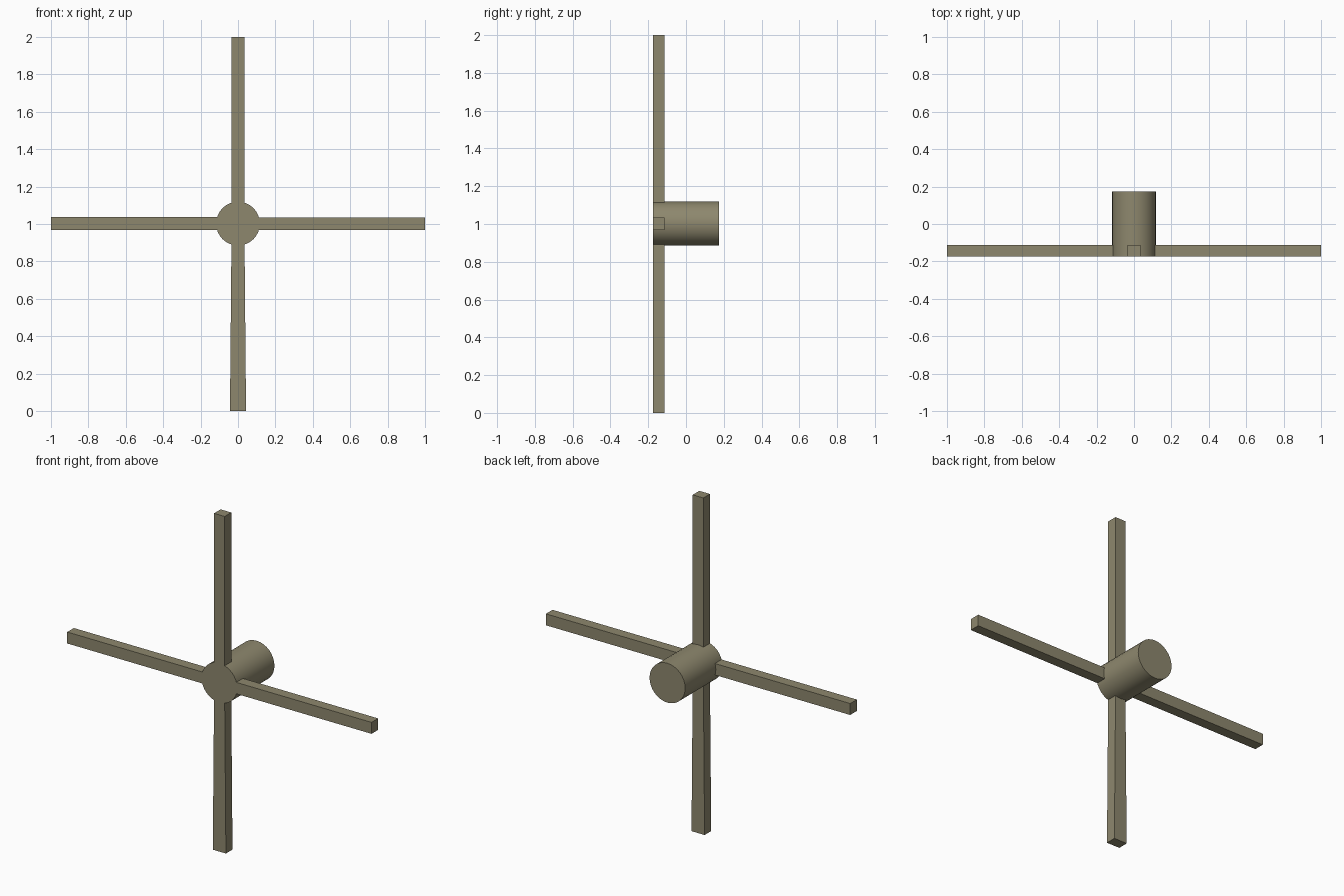
import bpy
from math import radians, pi
from mathutils import Matrix

if "Cube" in bpy.data.objects:
    bpy.data.objects.remove(bpy.data.objects["Cube"])

HUB_Z = 1.002
FRONT, ARM_BACK, BACK = -0.175, -0.113, 0.175

mat = bpy.data.materials.new("olive_paint")
mat.diffuse_color = (0.27, 0.245, 0.155, 1)
mat.use_nodes = True
mat.node_tree.nodes["Principled BSDF"].inputs["Base Color"].default_value = mat.diffuse_color


def arm(name, angle, length, root_width, tip_width, shift=0.0):
    """Straight bar pointing out from the hub, turned about the y axis."""
    start = 0.108
    outline = [(shift - root_width / 2, start), (shift + root_width / 2, start),
               (shift + tip_width / 2, length), (shift - tip_width / 2, length)]
    verts = [(x, y, z) for y in (FRONT, ARM_BACK) for x, z in outline]
    faces = [(0, 1, 2, 3), (7, 6, 5, 4)]
    faces += [(i, i + 4, (i + 1) % 4 + 4, (i + 1) % 4) for i in range(4)]
    mesh = bpy.data.meshes.new(name)
    mesh.from_pydata(verts, [], faces)
    mesh.transform(Matrix.Translation((0, 0, HUB_Z)) @ Matrix.Rotation(radians(angle), 4, 'Y'))
    mesh.materials.append(mat)
    obj = bpy.data.objects.new(name, mesh)
    bpy.context.collection.objects.link(obj)


# Hub cylinder lying along y
bpy.ops.mesh.primitive_cylinder_add(vertices=32, radius=0.117, depth=BACK - FRONT,
                                    location=(0, 0, HUB_Z), rotation=(pi / 2, 0, 0))
hub = bpy.context.object
hub.name = "hub"
hub.data.materials.append(mat)
bpy.ops.object.shade_smooth_by_angle(angle=radians(30))

# Four arms; the lower one widens slightly towards its tip
arm("top_arm", 0, 2 - HUB_Z, 0.07, 0.07)
arm("right_arm", 90, 1.0, 0.068, 0.068, 0.001)
arm("bottom_arm", 180, HUB_Z, 0.07, 0.086)
arm("left_arm", 270, 1.0, 0.068, 0.068, 0.001)
